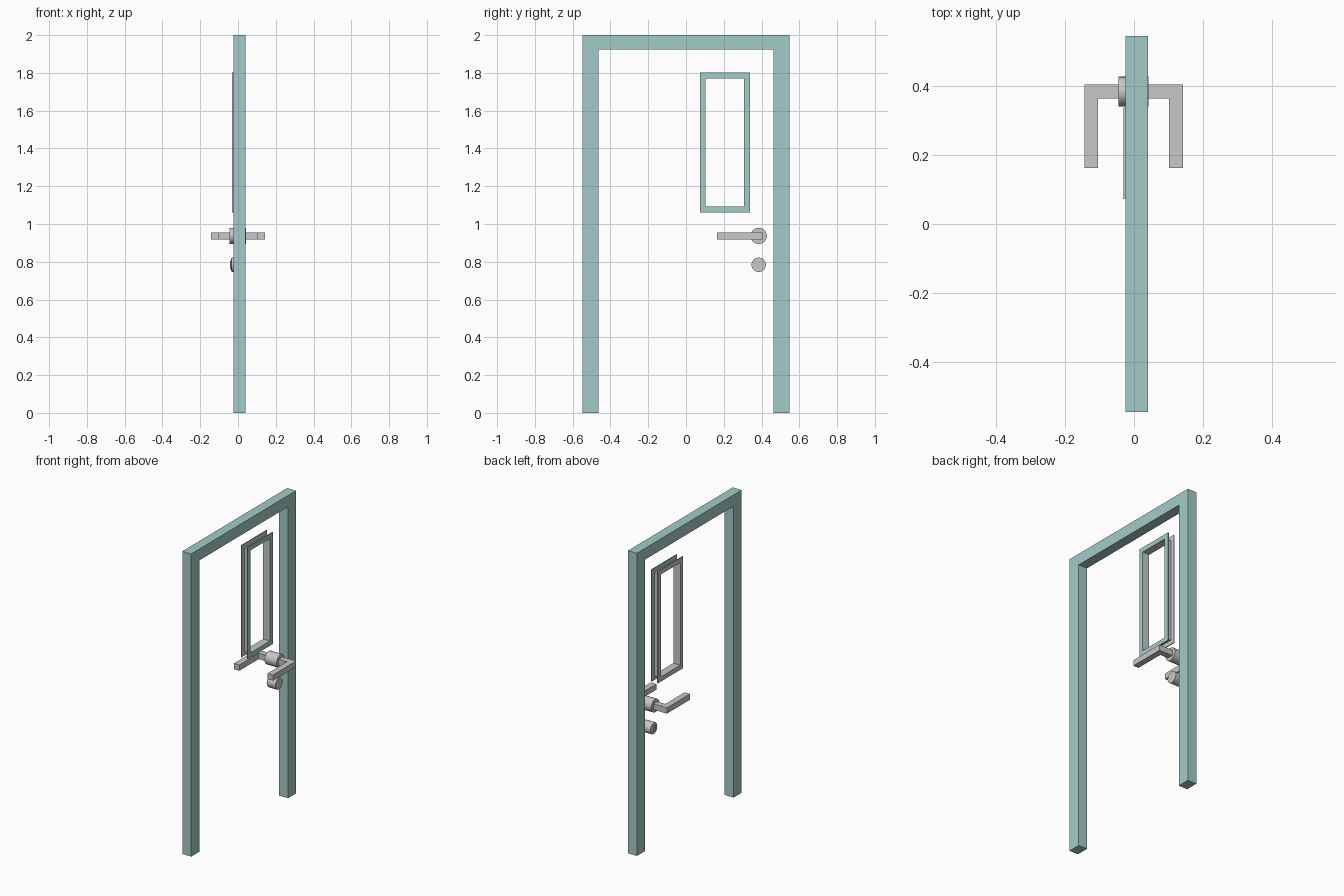
import bpy, bmesh, math
from mathutils import Matrix

if "Cube" in bpy.data.objects:
    bpy.data.objects.remove(bpy.data.objects["Cube"], do_unlink=True)


def material(name, rgb):
    m = bpy.data.materials.new(name)
    m.use_nodes = True
    m.diffuse_color = (*rgb, 1)
    m.node_tree.nodes["Principled BSDF"].inputs["Base Color"].default_value = (*rgb, 1)
    return m


TEAL = material("pale teal paint", (0.37, 0.60, 0.58))
GREY = material("light grey metal", (0.58, 0.58, 0.58))


def finish(name, bm, mat):
    bmesh.ops.recalc_face_normals(bm, faces=bm.faces)
    mesh = bpy.data.meshes.new(name)
    bm.to_mesh(mesh)
    bm.free()
    mesh.materials.append(mat)
    ob = bpy.data.objects.new(name, mesh)
    bpy.context.collection.objects.link(ob)
    return ob


def extrude(name, points, shift, mat):
    """Extrude a flat outline along the shift vector."""
    bm = bmesh.new()
    face = bm.faces.new([bm.verts.new(p) for p in points])
    out = bmesh.ops.extrude_face_region(bm, geom=[face], use_keep_orig=True)
    moved = [v for v in out["geom"] if isinstance(v, bmesh.types.BMVert)]
    bmesh.ops.translate(bm, vec=shift, verts=moved)
    return finish(name, bm, mat)


def ring(name, x0, x1, inner, border, mat):
    """Rectangular picture-frame solid around an opening, facing along x."""
    y0, y1, z0, z1 = inner
    hole = [(y0, z0), (y1, z0), (y1, z1), (y0, z1)]
    b = border
    rim = [(y0 - b, z0 - b), (y1 + b, z0 - b), (y1 + b, z1 + b), (y0 - b, z1 + b)]
    bm = bmesh.new()
    loops = [[bm.verts.new((x, *p)) for p in pts]
             for x, pts in ((x0, rim), (x1, rim), (x1, hole), (x0, hole))]
    for a in range(4):
        p, q = loops[a], loops[(a + 1) % 4]
        for i in range(4):
            j = (i + 1) % 4
            bm.faces.new((p[i], p[j], q[j], q[i]))
    return finish(name, bm, mat)


def cylinder(name, x0, x1, y, z, radius, bevel=0):
    """Round bar lying along x."""
    bm = bmesh.new()
    place = Matrix.Translation(((x0 + x1) / 2, y, z)) @ Matrix.Rotation(math.pi / 2, 4, "Y")
    bmesh.ops.create_cone(bm, cap_ends=True, segments=32, radius1=radius,
                          radius2=radius, depth=x1 - x0, matrix=place)
    if bevel:
        edges = [e for e in bm.edges if all(v.co.x < x0 + 0.001 for v in e.verts)]
        bmesh.ops.bevel(bm, geom=edges, offset=bevel, segments=2, affect="EDGES", profile=0.5)
    ob = finish(name, bm, GREY)
    bpy.context.view_layer.objects.active = ob
    ob.select_set(True)
    bpy.ops.object.shade_smooth_by_angle(angle=math.radians(35))
    ob.select_set(False)
    return ob


# Door surround: two posts joined by a header
outer, jamb, head = 0.547, 0.463, 1.925
back, front = -0.024, 0.041
outline = [(-outer, 0), (-jamb, 0), (-jamb, head), (jamb, head),
           (jamb, 0), (outer, 0), (outer, 2), (-outer, 2)]
extrude("door_surround", [(back, y, z) for y, z in outline], (front - back, 0, 0), TEAL)

# Window: a trim on each side and the lining between them
opening = (0.104, 0.307, 1.093, 1.770)
ring("window_trim_left", 0.014, 0.020, opening, 0.031, TEAL)
ring("window_trim_right", -0.031, -0.025, opening, 0.031, GREY)
ring("window_lining", -0.025, 0.014, opening, 0.003, GREY)

# Lever handles sharing one spindle
low, high = 0.918, 0.956
lever = [(-0.144, 0.163), (-0.104, 0.163), (-0.104, 0.365), (0.102, 0.365),
         (0.102, 0.163), (0.142, 0.163), (0.142, 0.405), (-0.144, 0.405)]
extrude("lever_handles", [(x, y, low) for x, y in lever], (0, 0, high - low), GREY)

# Handle rose and lock barrel
cylinder("handle_rose", -0.045, 0.042, 0.385, 0.937, 0.043)
cylinder("lock_barrel", -0.036, 0.030, 0.385, 0.784, 0.038, bevel=0.006)

# Raised key plate on the lock
extrude("lock_key_plate", [(-0.042, 0.378, 0.762), (-0.042, 0.392, 0.762),
                           (-0.042, 0.392, 0.806), (-0.042, 0.378, 0.806)],
        (0.008, 0, 0), GREY)
